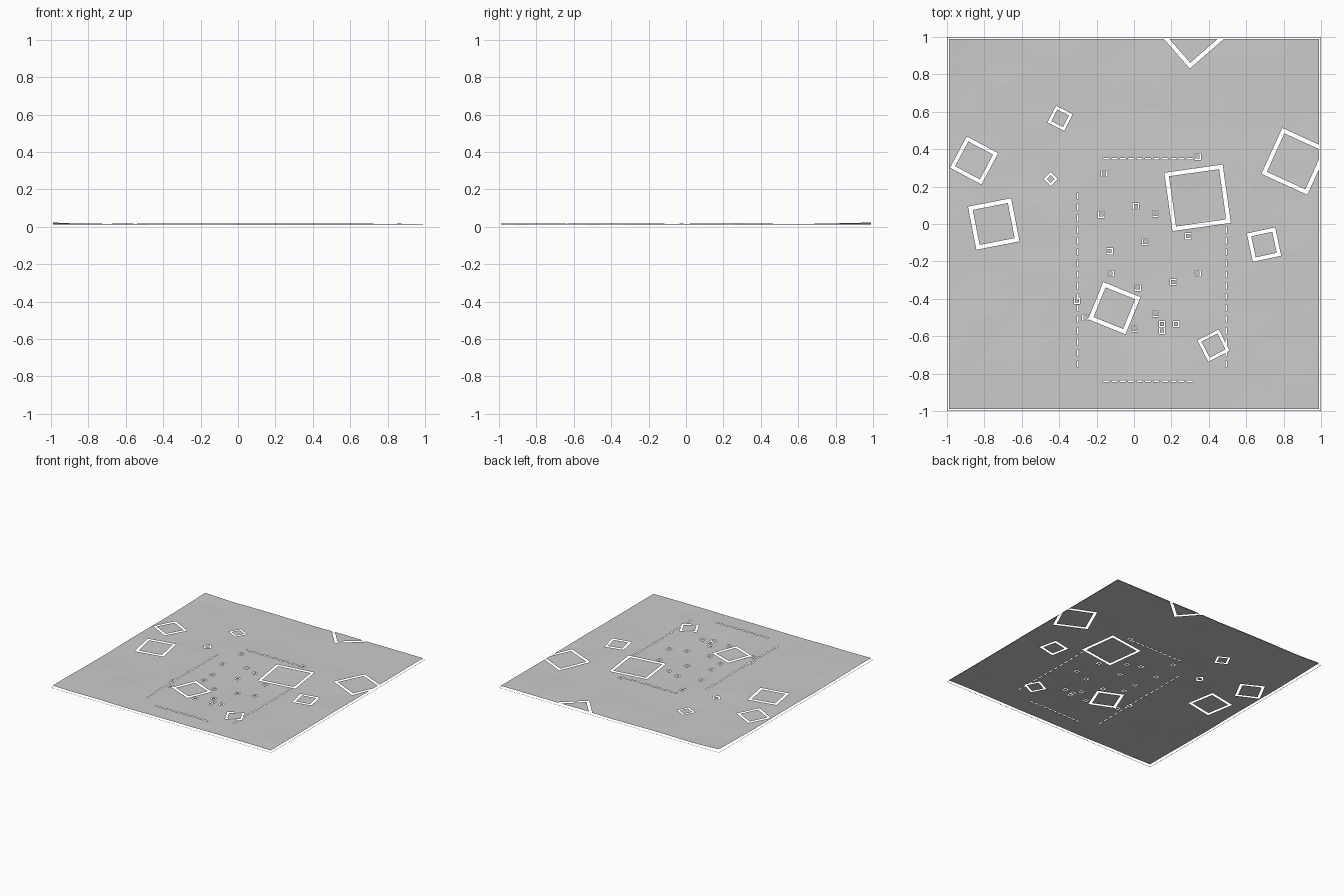
import bpy, bmesh, math, random
from mathutils import Vector, noise
from mathutils.geometry import delaunay_2d_cdt

if "Cube" in bpy.data.objects:
    bpy.data.objects.remove(bpy.data.objects["Cube"])

random.seed(4)
EDGE = 0.99

# Wall slots: centre x, centre y, half width, half height, angle, slot width (0 = solid slot)
slots = []

# Building footprints
for x, y, size, ang, w in [
        (0.34, 0.14, 0.315, 8, 0.022), (-0.105, -0.45, 0.215, -22, 0.022),
        (-0.75, 0.0, 0.235, 11, 0.022), (-0.855, 0.34, 0.19, -28, 0.02),
        (-0.395, 0.565, 0.1, -27, 0.015), (-0.445, 0.24, 0.053, 45, 0.011),
        (0.695, -0.11, 0.155, 12, 0.02), (0.425, -0.65, 0.128, 27, 0.016),
        (0.86, 0.335, 0.27, -24.5, 0.022), (0.31, 1.0, 0.24, 41, 0.022)]:
    slots.append((x, y, size / 2, size / 2, math.radians(ang), w))

# Small square footprints
for x, y in [(.34, .36), (-.16, .27), (.01, .095), (-.175, .05), (.115, .055),
             (.06, -.095), (-.13, -.145), (.29, -.065), (.34, -.265), (.21, -.31),
             (-.125, -.265), (.02, -.34), (-.305, -.41), (-.26, -.5), (.003, -.56),
             (.115, -.48), (.15, -.535), (.15, -.57), (.225, -.535)]:
    slots.append((x, y, 0.017, 0.017, 0, 0.006))

# Dashed fence lines
for i in range(16):
    y = 0.15 - i * 0.06
    slots.append((-0.3, y, 0.004, 0.017, 0, 0))
    if y < 0.05:
        slots.append((0.492, y, 0.004, 0.017, 0, 0))
for i in range(11):
    x = -0.15 + i * 0.045
    slots.append((x, 0.35, 0.016, 0.004, 0, 0))
    slots.append((x, -0.84, 0.016, 0.004, 0, 0))


def rect(x, y, hw, hh, ang):
    c, s = math.cos(ang), math.sin(ang)
    return [Vector((x + a * hw * c - b * hh * s, y + a * hw * s + b * hh * c))
            for a, b in ((-1, -1), (1, -1), (1, 1), (-1, 1))]


def in_slot(p):
    for x, y, hw, hh, ang, w in slots:
        c, s = math.cos(ang), math.sin(ang)
        dx, dy = p.x - x, p.y - y
        u, v = abs(dx * c + dy * s), abs(dy * c - dx * s)
        if u < hw and v < hh and (w == 0 or u > hw - w or v > hh - w):
            return True
    return False


def height(x, y):
    z = 0.0145 + 0.005 * noise.noise(Vector((x * 3.5, y * 3.5, 0.4)))
    return z + 0.008 * max(0, 1 - math.hypot(x + 1, y - 1) / 0.3)


# Outlines that the terrain triangles must follow
points, edges = [], []


def add_loop(loop):
    n = len(points)
    points.extend(loop)
    edges.extend((n + i, n + (i + 1) % len(loop)) for i in range(len(loop)))


for x, y, hw, hh, ang, w in slots:
    add_loop(rect(x, y, hw, hh, ang))
    if w:
        add_loop(rect(x, y, hw - w, hh - w, ang))

# Terrain rim and scattered ground points
rim = []
for a, b in (((-1, -1), (1, 0)), ((1, -1), (0, 1)), ((1, 1), (-1, 0)), ((-1, 1), (0, -1))):
    for i in range(16):
        rim.append(Vector((a[0] + b[0] * i / 8, a[1] + b[1] * i / 8)) * EDGE)
add_loop(rim)
for i in range(-7, 8):
    for j in range(-7, 8):
        points.append(Vector((i / 8 + random.uniform(-.03, .03), j / 8 + random.uniform(-.03, .03))))

verts, _, faces, *_ = delaunay_2d_cdt(points, edges, [], 0, 1e-5)


# Terrain sheet, leaving the slots open
bm = bmesh.new()
bv = [bm.verts.new((v.x, v.y, height(v.x, v.y))) for v in verts]
for f in faces:
    c = sum((verts[i] for i in f), Vector((0, 0))) / len(f)
    if max(abs(c.x), abs(c.y)) < EDGE and not in_slot(c):
        bm.faces.new([bv[i] for i in f])
bmesh.ops.delete(bm, geom=[v for v in bm.verts if not v.link_faces], context='VERTS')
for f in bm.faces:
    if f.normal.z < 0:
        f.normal_flip()
mesh = bpy.data.meshes.new("terrain")
bm.to_mesh(mesh)
bm.free()
bpy.context.collection.objects.link(bpy.data.objects.new("terrain", mesh))

# Thin ground-level strip around the terrain
outer, inner = rect(0, 0, 1, 1, 0), rect(0, 0, 0.997, 0.997, 0)
mesh = bpy.data.meshes.new("border_strip")
mesh.from_pydata([(p.x, p.y, 0) for p in outer + inner], [],
                 [(i, (i + 1) % 4, 4 + (i + 1) % 4, 4 + i) for i in range(4)])
bpy.context.collection.objects.link(bpy.data.objects.new("border_strip", mesh))
